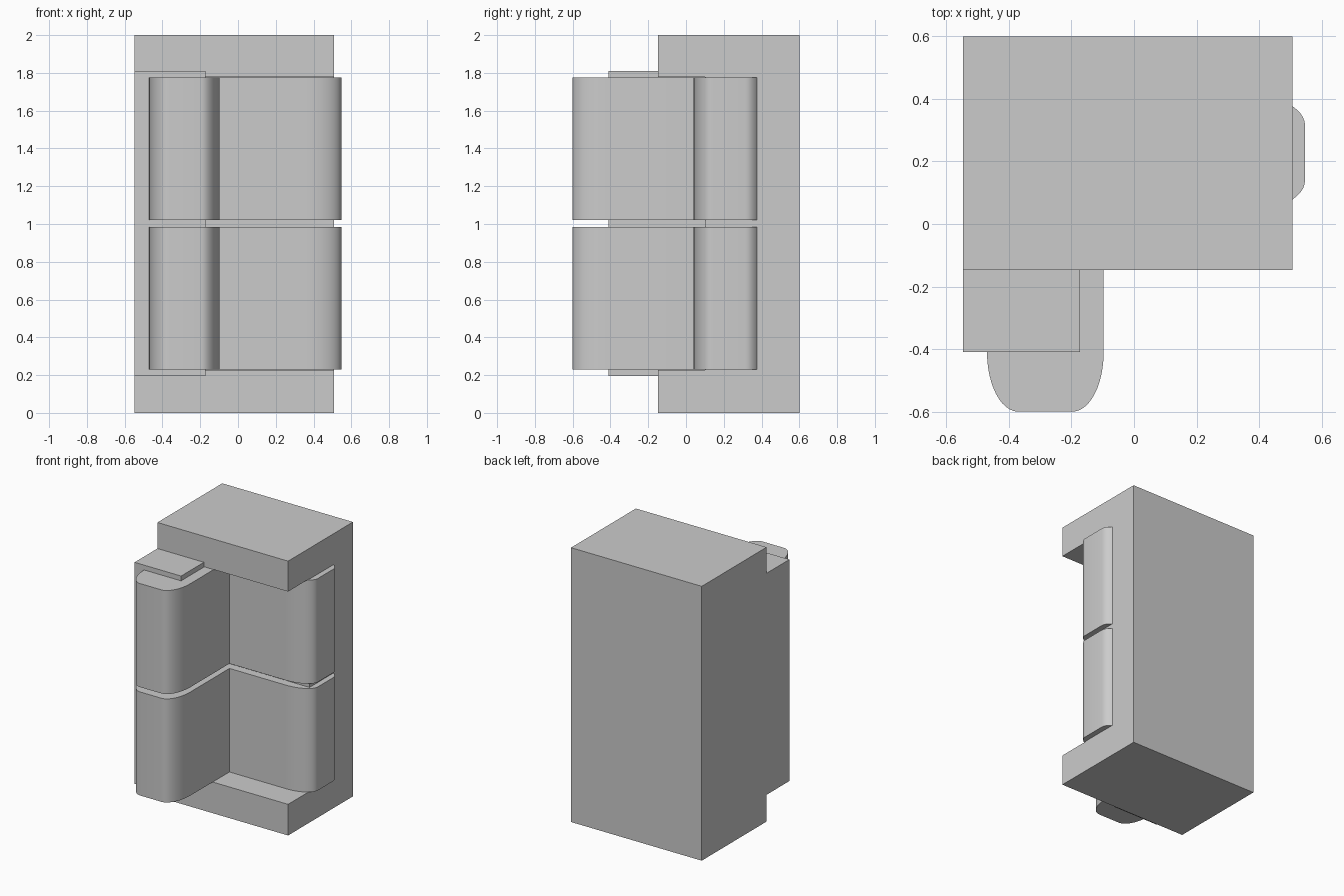
import bpy, bmesh, math
from mathutils import Vector

if "Cube" in bpy.data.objects:
    bpy.data.objects.remove(bpy.data.objects["Cube"])


def prism(name, points, offset):
    """Closed solid from a flat outline swept along an offset."""
    bm = bmesh.new()
    face = bm.faces.new([bm.verts.new(p) for p in points])
    swept = bmesh.ops.extrude_face_region(bm, geom=[face])["geom"]
    verts = [v for v in swept if isinstance(v, bmesh.types.BMVert)]
    bmesh.ops.translate(bm, verts=verts, vec=Vector(offset))
    bmesh.ops.recalc_face_normals(bm, faces=bm.faces)
    mesh = bpy.data.meshes.new(name)
    bm.to_mesh(mesh)
    bm.free()
    obj = bpy.data.objects.new(name, mesh)
    bpy.context.collection.objects.link(obj)
    return obj


def arc(cx, cy, rx, ry, start, end, steps=12):
    """Elliptical arc in plan, angles in degrees."""
    angles = [math.radians(start + (end - start) * i / steps) for i in range(steps + 1)]
    return [(cx + rx * math.cos(a), cy + ry * math.sin(a), 0) for a in angles]


def activate(obj):
    bpy.ops.object.select_all(action='DESELECT')
    obj.select_set(True)
    bpy.context.view_layer.objects.active = obj


# Base frame: side profile with the projecting arm, swept across the full width
side = [(0.6, 0), (0.6, 2), (-0.147, 2), (-0.147, 1.81), (-0.41, 1.81),
        (-0.41, 0.195), (-0.147, 0.195), (-0.147, 0)]
frame = prism("base_frame", [(-0.547, y, z) for y, z in side], (1.054, 0, 0))

# Cutter: leaves the arm on the left and hollows the bay between the end blocks
bay = [(-1, -0.1), (-0.147, -0.1), (-0.147, 0.227), (0.1, 0.227), (0.1, 1.778),
       (-0.147, 1.778), (-0.147, 2.1), (-1, 2.1)]
cutter = prism("bay_cutter", [(-0.172, y, z) for y, z in bay], (1, 0, 0))
cutter.hide_render = True
cut = frame.modifiers.new("bay", 'BOOLEAN')
cut.operation = 'DIFFERENCE'
cut.solver = 'EXACT'
cut.object = cutter
activate(frame)
bpy.ops.object.modifier_apply(modifier=cut.name)
bpy.data.objects.remove(cutter)

# L-shaped cushions: rounded arm end, square inner corner, rounded right end
outline = (arc(-0.37, -0.41, 0.1, 0.19, 180, 270)
           + arc(-0.197, -0.41, 0.1, 0.19, 270, 360)
           + [(-0.097, 0.04, 0)]
           + arc(0.357, 0.14, 0.19, 0.1, 270, 360)
           + arc(0.357, 0.315, 0.19, 0.1, 0, 90)
           + [(-0.47, 0.415, 0)])
for name, z0, z1 in (("lower_cushion", 0.23, 0.985), ("upper_cushion", 1.02, 1.775)):
    cushion = prism(name, [(x, y, z0) for x, y, _ in outline], (0, 0, z1 - z0))
    activate(cushion)
    bpy.ops.object.shade_smooth_by_angle(angle=math.radians(30))
